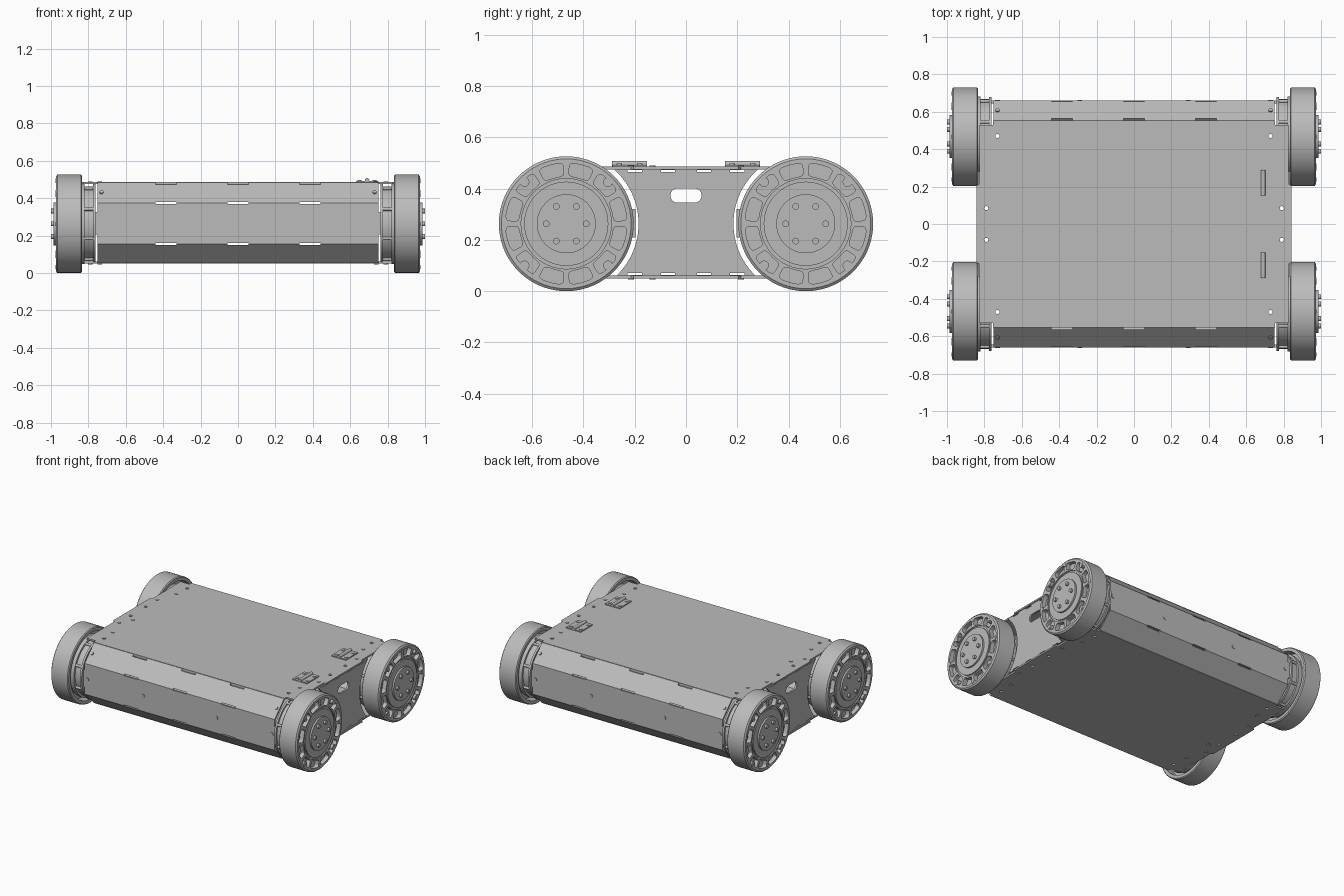
import bpy, bmesh, math
from math import sin, cos, pi, radians
from mathutils import Vector, Matrix

if "Cube" in bpy.data.objects:
    bpy.data.objects.remove(bpy.data.objects["Cube"])

grey = bpy.data.materials.new("plain_grey")
grey.use_nodes = True
grey.diffuse_color = (0.5, 0.5, 0.5, 1)
grey.node_tree.nodes["Principled BSDF"].inputs["Base Color"].default_value = (0.5, 0.5, 0.5, 1)

WHEEL_Y, WHEEL_Z, WHEEL_R = 0.467, 0.263, 0.263
SIGNS = (1, -1)
made = []


def finish(name, bm, matrix=None):
    bmesh.ops.recalc_face_normals(bm, faces=bm.faces)
    mesh = bpy.data.meshes.new(name)
    bm.to_mesh(mesh)
    bm.free()
    mesh.materials.append(grey)
    return place(name, mesh, matrix)


def place(name, mesh, matrix=None):
    ob = bpy.data.objects.new(name, mesh)
    bpy.context.collection.objects.link(ob)
    if matrix:
        ob.matrix_world = matrix
    made.append(ob)
    return ob


def build(name, parts, matrix=None):
    """One object out of prisms, each an outline and an extrusion vector."""
    bm = bmesh.new()
    for pts, vec in parts:
        face = bm.faces.new([bm.verts.new(p) for p in pts])
        out = bmesh.ops.extrude_face_region(bm, geom=[face], use_keep_orig=True)
        moved = [v for v in out["geom"] if isinstance(v, bmesh.types.BMVert)]
        bmesh.ops.translate(bm, verts=moved, vec=vec)
    return finish(name, bm, matrix)


def box(c, s):
    x, y, z = c
    a, b, h = s[0] / 2, s[1] / 2, s[2]
    pts = [(x + i * a, y + j * b, z - h / 2) for i, j in ((-1, -1), (1, -1), (1, 1), (-1, 1))]
    return pts, (0, 0, h)


def rod(start, vec, r, n=16):
    """Cylinder from start along vec."""
    turn = Vector(vec).to_track_quat("Z", "Y")
    pts = [Vector(start) + turn @ Vector((r * cos(2 * pi * i / n), r * sin(2 * pi * i / n), 0)) for i in range(n)]
    return pts, vec


def cut(ob, parts):
    cutter = build("cutter", parts)
    mod = ob.modifiers.new("cut", "BOOLEAN")
    mod.operation, mod.solver, mod.object = "DIFFERENCE", "EXACT", cutter
    bpy.context.view_layer.update()
    bpy.context.view_layer.objects.active = ob
    bpy.ops.object.modifier_apply(modifier=mod.name)
    made.remove(cutter)
    bpy.data.objects.remove(cutter)


def lathe(name, profile, n=72):
    bm = bmesh.new()
    verts = [bm.verts.new((r, 0, z)) for r, z in profile]
    edges = [bm.edges.new(pair) for pair in zip(verts, verts[1:])]
    bmesh.ops.spin(bm, geom=verts + edges, cent=(0, 0, 0), axis=(0, 0, 1), angle=2 * pi, steps=n)
    bmesh.ops.remove_doubles(bm, verts=bm.verts, dist=1e-4)
    return finish(name, bm)


def polar(r, degrees, z=0):
    return Vector((r * cos(radians(degrees)), r * sin(radians(degrees)), z))


# Decks: notched top and bottom plates with holes
quarter = [(0.842, 0.205), (0.826, 0.215), (0.826, 0.53), (0.755, 0.53), (0.755, 0.553)]
outline = quarter + [(-x, y) for x, y in reversed(quarter)]
outline += [(-x, -y) for x, y in outline]
deck_holes = [rod((i * x, j * y, 0), (0, 0, 0.6), 0.011)
              for i in SIGNS for j in SIGNS for x, y in ((0.73, 0.47), (0.79, 0.085))]
for name, z in (("top_deck", 0.475), ("bottom_deck", 0.05)):
    deck = build(name, [([(x, y, z) for x, y in outline], (0, 0, 0.011))])
    cut(deck, deck_holes)

# Front and back: folded three-sided panels with slits along the folds
fold = [(0.55, 0.486), (0.66, 0.375), (0.66, 0.155), (0.55, 0.05)]
inner = [(0.545, 0.06), (0.648, 0.16), (0.648, 0.37), (0.545, 0.474)]
for s, name in ((-1, "front_panel"), (1, "back_panel")):
    panel = build(name, [([(-0.752, s * y, z) for y, z in fold + inner], (1.504, 0, 0))])
    slits = [box((x, s * 0.66, z), (0.11, 0.1, 0.011)) for x in (-0.385, 0, 0.385) for z in (0.375, 0.155)]
    slits += [box((x, s * 0.558, 0.48), (0.11, 0.012, 0.1)) for x in (-0.385, 0, 0.385)]
    cut(panel, slits)
    screws = [rod((x, s * 0.655, 0.265), (0, s * 0.009, 0), 0.013) for x in (-0.73, -0.29, 0.29, 0.73)]
    slope = Vector((0, s, 1)).normalized()
    screws += [rod((x, s * 0.605, 0.43), slope * 0.008, 0.011) for x in (-0.73, 0.73)]
    build(name + "_screws", screws)
    build(name + "_tabs", [box((i * 0.757, s * 0.652, 0.265), (0.014, 0.014, 0.12)) for i in SIGNS])

# Sides: plates curved round the wheels, with a handle slot
R = 0.282
top_angle, low_angle = math.asin(0.212 / R), math.asin(0.202 / R)
arc = []
for i in range(25):
    t = pi - top_angle + (top_angle + low_angle) * i / 24
    arc.append((WHEEL_Y + R * cos(t), WHEEL_Z + R * sin(t)))
side = arc + [(-y, z) for y, z in reversed(arc)]
slot = []
for i in range(26):
    t = -pi / 2 + pi * (i if i < 13 else i - 1) / 12
    slot.append(((0.033 if i < 13 else -0.033) + 0.028 * cos(t), 0.373 + 0.028 * sin(t)))
for s, name in ((1, "left_side"), (-1, "right_side")):
    x = s * 0.822
    plate = build(name, [([(x, y, z) for y, z in side], (s * 0.013, 0, 0))])
    cuts = [([(x - s * 0.05, y, z) for y, z in slot], (s * 0.1, 0, 0))]
    cuts += [box((x, y, z), (0.1, 0.055, 0.008)) for y in (-0.2, -0.07, 0.07, 0.2) for z in (0.469, 0.067)]
    cut(plate, cuts)
    build(name + "_brackets", [box((s * 0.812, j * 0.203, 0.265), (0.02, 0.014, 0.11)) for j in SIGNS])

# Screws on the decks
spots = [(i * x, j * y) for i in SIGNS for j in SIGNS for x, y in ((0.74, 0.36), (0.79, 0.215))]
spots.append((-0.74, -0.13))
build("deck_screws", [rod((x, y, 0.483), (0, 0, 0.007), 0.012) for x, y in spots])
build("underside_screws", [rod((x, y, 0.052), (0, 0, -0.006), 0.012) for x, y in spots])

# Lid hinges
for s, name in ((-1, "front_hinge"), (1, "back_hinge")):
    y = s * 0.22
    parts = [box((0.69 + i * 0.033, y, 0.489), (0.05, 0.135, 0.008)) for i in SIGNS]
    parts.append(rod((0.69, y - 0.068, 0.496), (0, 0.136, 0), 0.012))
    parts += [rod((0.69 + i * 0.04, y + j * 0.04, 0.492), (0, 0, 0.005), 0.011) for i in SIGNS for j in SIGNS]
    build(name, parts)

# Wheel: turned rim, with twelve rounded pockets cut in the outer face
face = 0.14
wheel = lathe("wheel", [(0, face), (0.164, face), (0.164, face - 0.008), (0.176, face - 0.008),
                        (0.176, face), (0.253, face), (WHEEL_R, face - 0.008), (WHEEL_R, 0.006),
                        (0.257, 0), (0.236, 0), (0.236, 0.06), (0, 0.06)])


def pocket(middle):
    pts = []
    for i in range(28):
        c, s = cos(2 * pi * i / 28), sin(2 * pi * i / 28)
        u, v = (math.copysign(abs(w) ** 0.4, w) for w in (c, s))
        pts.append(polar(0.211 + 0.026 * v, middle + 12 * u, face - 0.03))
    return pts, (0, 0, 0.06)


cut(wheel, [pocket(15 + 30 * k) for k in range(12)])
made.remove(wheel)

# Parts bolted to every wheel
eighths = range(0, 360, 45)
fittings = [rod(polar(0.23, a, face - 0.035), (0, 0, 0.036), 0.019) for a in eighths if a % 90]
fittings += [rod(polar(0.23, a, face - 0.002), (0, 0, 0.005), 0.011) for a in eighths]
hub = [rod((0, 0, face - 0.01), (0, 0, 0.022), 0.115, 48)]
hub += [rod(polar(0.078, a, face), (0, 0, 0.026), 0.013) for a in range(30, 390, 60)]
drum = [rod((0, 0, -0.072), (0, 0, 0.014), 0.213, 64), rod((0, 0, -0.06), (0, 0, 0.125), 0.2, 64),
        rod((0, 0, -0.012), (0, 0, 0.03), 0.215, 64)]
drum += [rod(polar(0.205, a + 22.5, -0.06), (0, 0, 0.05), 0.009) for a in eighths]

for sx, side_name in ((1, "left"), (-1, "right")):
    for sy, end in ((-1, "front"), (1, "back")):
        spot = Matrix.Translation((sx * 0.834, sy * WHEEL_Y, WHEEL_Z)) @ Matrix.Rotation(sx * pi / 2, 4, "Y")
        label = end + "_" + side_name
        place(label + "_wheel", wheel.data, spot)
        build(label + "_rim_screws", fittings, spot)
        build(label + "_hub", hub, spot)
        build(label + "_motor_mount", drum, spot)
bpy.data.objects.remove(wheel)

# Smooth round parts, keep edges sharp
bpy.ops.object.select_all(action="DESELECT")
for ob in made:
    ob.select_set(True)
bpy.context.view_layer.objects.active = made[0]
bpy.ops.object.shade_smooth_by_angle(angle=radians(30))
